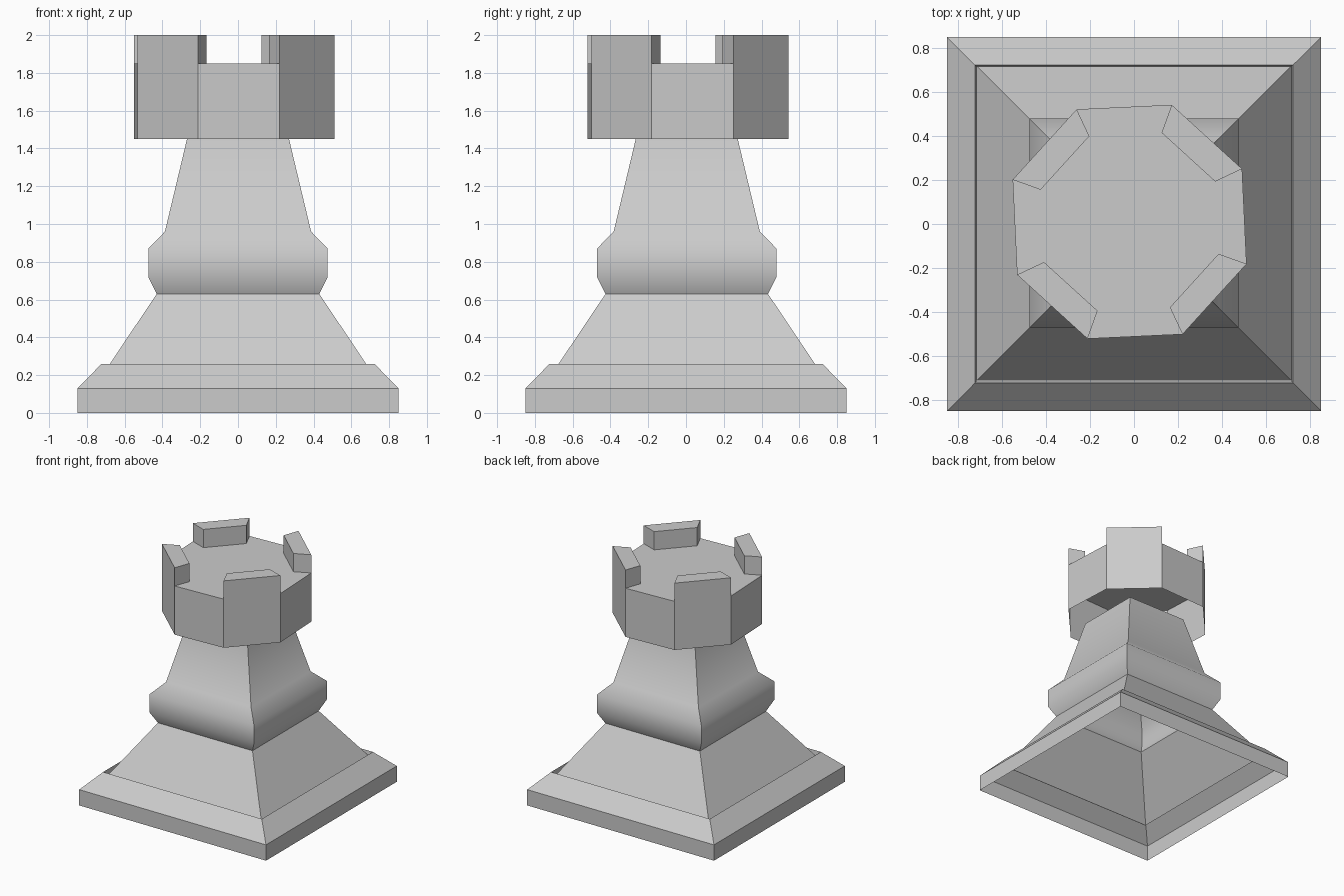
import bpy, bmesh
from math import cos, sin, radians

if "Cube" in bpy.data.objects:
    bpy.data.objects.remove(bpy.data.objects["Cube"])


def finish(bm, name, smooth_angle=None):
    bmesh.ops.remove_doubles(bm, verts=bm.verts, dist=0.0005)
    mesh = bpy.data.meshes.new(name)
    bm.to_mesh(mesh)
    bm.free()
    ob = bpy.data.objects.new(name, mesh)
    bpy.context.collection.objects.link(ob)
    if smooth_angle:
        bpy.ops.object.select_all(action='DESELECT')
        ob.select_set(True)
        bpy.context.view_layer.objects.active = ob
        bpy.ops.object.shade_smooth_by_angle(angle=radians(smooth_angle))
    return ob


def square_shell(name, profile, cy=0.0, smooth_angle=None):
    """Sweep a (half width, height) profile around a square, ends open."""
    bm = bmesh.new()
    rings = [[bm.verts.new((sx * h, cy + sy * h, z))
              for sx, sy in ((-1, -1), (1, -1), (1, 1), (-1, 1))]
             for h, z in profile]
    for a, b in zip(rings, rings[1:]):
        for i in range(4):
            j = (i + 1) % 4
            bm.faces.new((a[i], a[j], b[j], b[i]))
    return finish(bm, name, smooth_angle)


# Stepped plinth with an inner lip behind the bevel
square_shell("plinth", [(0.85, 0), (0.85, 0.13), (0.722, 0.26), (0.715, 0.205)])

# Tapering body with a softly shaded collar
square_shell("body", [(0.715, 0.205), (0.43, 0.63), (0.475, 0.72), (0.475, 0.87),
                      (0.387, 0.96), (0.27, 1.45)], cy=0.004, smooth_angle=50)

# Octagonal turret: hollow below, capped floor, four merlons on alternate sides
CX, CY, TURN = -0.02, 0.01, 25.2
R_OUT, R_IN = 0.565, 0.43
Z_LOW, Z_FLOOR, Z_TOP = 1.45, 1.85, 2.0

bm = bmesh.new()


def corner(i, r, z):
    a = radians(TURN + 45 * i)
    return bm.verts.new((CX + r * cos(a), CY + r * sin(a), z))


def quad(*pts):
    bm.faces.new([corner(*p) for p in pts])


bm.faces.new([corner(i, R_OUT, Z_FLOOR) for i in range(8)])
for i in range(8):
    j = i + 1
    merlon = i % 2 == 0
    top = Z_TOP if merlon else Z_FLOOR
    quad((i, R_OUT, Z_LOW), (j, R_OUT, Z_LOW), (j, R_OUT, top), (i, R_OUT, top))
    if merlon:
        quad((i, R_OUT, Z_TOP), (j, R_OUT, Z_TOP), (j, R_IN, Z_TOP), (i, R_IN, Z_TOP))
        quad((j, R_IN, Z_FLOOR), (i, R_IN, Z_FLOOR), (i, R_IN, Z_TOP), (j, R_IN, Z_TOP))
        quad((i, R_IN, Z_FLOOR), (i, R_OUT, Z_FLOOR), (i, R_OUT, Z_TOP), (i, R_IN, Z_TOP))
        quad((j, R_OUT, Z_FLOOR), (j, R_IN, Z_FLOOR), (j, R_IN, Z_TOP), (j, R_OUT, Z_TOP))
finish(bm, "turret")
